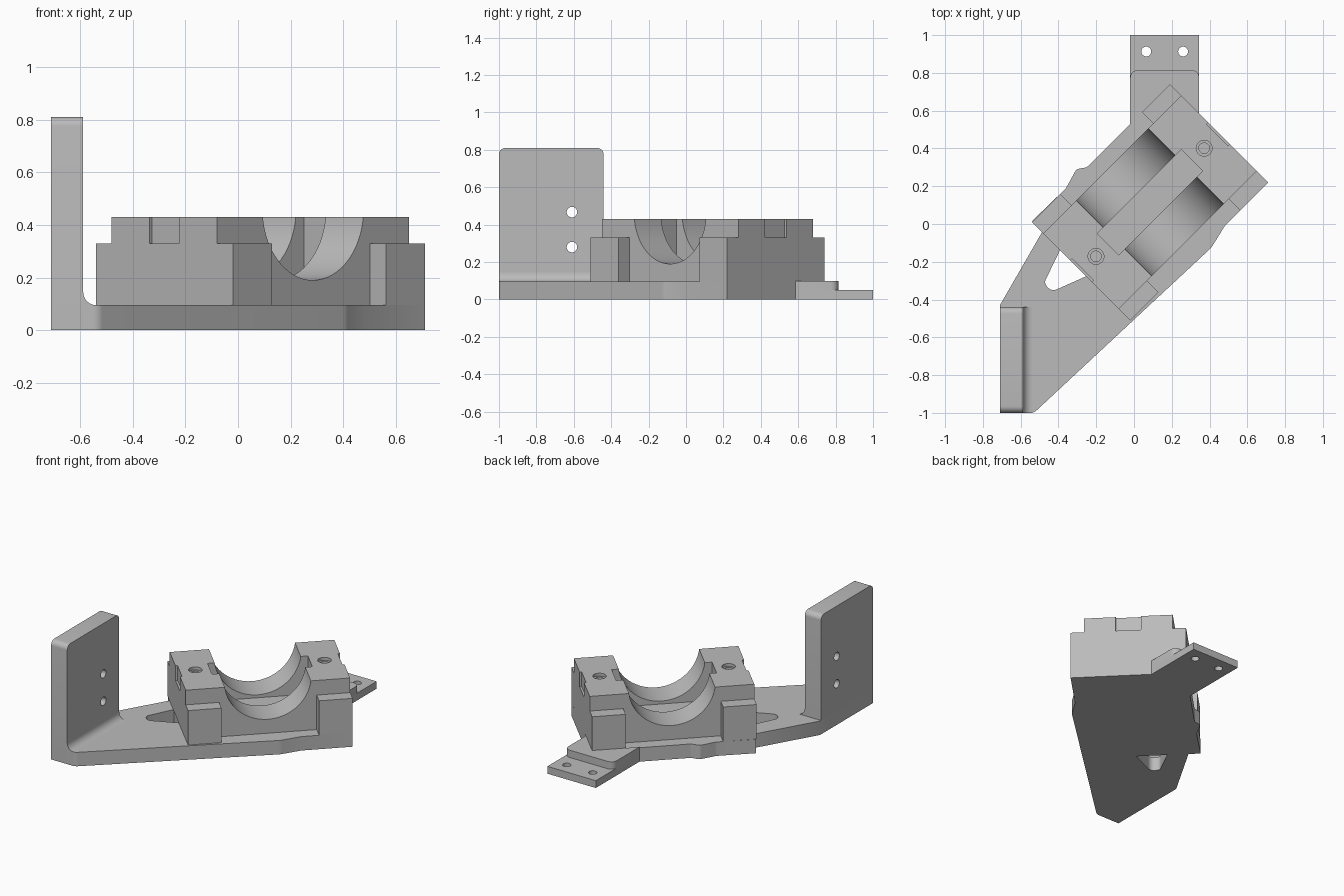
import bpy, bmesh, math
from mathutils import Vector, Matrix

cube = bpy.data.objects.get("Cube")
if cube:
    bpy.data.objects.remove(cube, do_unlink=True)

grey = bpy.data.materials.new("light grey")
grey.use_nodes = True
grey.diffuse_color = (0.5, 0.5, 0.5, 1)
grey.node_tree.nodes["Principled BSDF"].inputs["Base Color"].default_value = (0.5, 0.5, 0.5, 1)

# The bearing block is turned 45 degrees on the base
TURN = Matrix.Translation((0.085, 0.115, 0)) @ Matrix.Rotation(math.radians(45), 4, "Z")
# Profile plane to world: profile x -> y, profile y -> z, extrusion -> x
SIDEWAYS = Matrix(((0, 0, 1, 0), (1, 0, 0, 0), (0, 1, 0, 0), (0, 0, 0, 1)))
UPRIGHT = Matrix.Rotation(math.radians(90), 4, "X")


def rounded(points, steps=6):
    """Outline from (x, y) or (x, y, radius) corners."""
    out = []
    for i, p in enumerate(points):
        c = Vector(p[:2])
        if len(p) == 2:
            out.append(c)
            continue
        a = (Vector(points[i - 1][:2]) - c).normalized()
        b = (Vector(points[(i + 1) % len(points)][:2]) - c).normalized()
        half = a.angle(b) / 2
        centre = c + (a + b).normalized() * p[2] / math.sin(half)
        t = p[2] / math.tan(half)
        s, e = c + a * t - centre, c + b * t - centre
        sweep = s.angle_signed(e)
        for k in range(steps + 1):
            out.append(centre + Matrix.Rotation(-sweep * k / steps, 2) @ s)
    return out


def prism(name, points, low, high, matrix=Matrix()):
    bm = bmesh.new()
    face = bm.faces.new([bm.verts.new((p[0], p[1], low)) for p in rounded(points)])
    top = bmesh.ops.extrude_face_region(bm, geom=[face])["geom"]
    bmesh.ops.translate(bm, vec=(0, 0, high - low),
                        verts=[g for g in top if isinstance(g, bmesh.types.BMVert)])
    bm.transform(matrix)
    bmesh.ops.recalc_face_normals(bm, faces=bm.faces)
    mesh = bpy.data.meshes.new(name)
    bm.to_mesh(mesh)
    bm.free()
    mesh.materials.append(grey)
    ob = bpy.data.objects.new(name, mesh)
    bpy.context.collection.objects.link(ob)
    return ob


def box(name, x0, x1, y0, y1, z0, z1, matrix=Matrix()):
    return prism(name, [(x0, y0), (x1, y0), (x1, y1), (x0, y1)], z0, z1, matrix)


def disc(x, y, r, low, high, matrix=Matrix(), sides=32):
    ring = [(x + r * math.cos(math.tau * i / sides), y + r * math.sin(math.tau * i / sides))
            for i in range(sides)]
    return prism("cutter", ring, low, high, matrix)


def combine(ob, others, operation="DIFFERENCE"):
    bpy.context.view_layer.objects.active = ob
    for other in others:
        mod = ob.modifiers.new("cut", "BOOLEAN")
        mod.operation, mod.solver, mod.object = operation, "EXACT", other
        bpy.ops.object.modifier_apply(modifier=mod.name)
        bpy.data.objects.remove(other, do_unlink=True)


# Base plate with its triangular opening
base = prism("base_plate", [
    (-0.71, -1), (-0.53, -1, 0.05), (0.41, -0.125, 0.1), (0.482, -0.008), (0.71, 0.22),
    (0.19, 0.74), (-0.25, 0.3, 0.03), (-0.305, 0.29, 0.03), (-0.36, 0.19, 0.03), (-0.39, 0.16),
    (-0.54, 0.015), (-0.485, -0.04), (-0.71, -0.43)], 0, 0.095)
opening = prism("cutter", [(-0.39, -0.135), (-0.25, -0.275), (-0.44, -0.36, 0.04),
                           (-0.475, -0.31, 0.03)], -0.1, 0.2)
combine(base, [opening])

# Rear tab: thick step and thin drilled tongue
foot = [(0.345, 0.585), (0.19, 0.74), (-0.02, 0.53)]
tongue = prism("rear_tongue", foot + [(-0.02, 1), (0.345, 1)], 0, 0.05)
combine(tongue, [disc(x, 0.913, 0.026, -0.1, 0.2) for x in (0.065, 0.26)])
prism("rear_step", foot + [(-0.02, 0.815, 0.04), (0.345, 0.815, 0.04)], 0.05, 0.1)

# Upright mounting plate with counterbored holes
upright = prism("upright_plate", [(-1, 0), (-0.44, 0), (-0.44, 0.81, 0.035), (-1, 0.81, 0.035)],
                -0.71, -0.588, SIDEWAYS)
holes = []
for y in (-0.83, -0.61):
    for z in (0.28, 0.467, 0.655):
        holes.append(disc(y, z, 0.028, -0.8, -0.5, SIDEWAYS))
        holes.append(disc(y, z, 0.05, -0.64, -0.5, SIDEWAYS))
combine(upright, holes)

# Fillet where the upright meets the base
arc = [(-0.538 - 0.05 * math.sin(a), 0.145 - 0.05 * math.cos(a))
       for a in [math.pi / 2 * i / 8 for i in range(9)]]
fillet = prism("upright_fillet", [(-0.588, 0.095)] + arc, 0.44, 1, UPRIGHT)

# Bearing block with end notches
L, W, TOP = 0.516, 0.283, 0.43
block = box("bearing_block", -L, L, -W, W, 0.095, TOP, TURN)
cuts = [disc(0, 0.462, 0.272, -0.5, 0.5, TURN @ UPRIGHT, 64),
        box("cutter", -0.315, 0.315, -0.08, 0.08, 0.17, 0.6, TURN)]
for side in (-1, 1):
    end = sorted((side * (L - 0.013), side * (L + 0.1)))
    cuts.append(box("cutter", *end, -0.08, 0.08, 0.33, 0.6, TURN))
    cuts.append(disc(side * 0.405, 0, 0.028, 0.28, 0.6, TURN))
    cuts.append(disc(side * 0.405, 0, 0.042, 0.41, 0.6, TURN))
combine(block, cuts)

# Four corner pads on the block
for sx, end in ((-1, "left_end"), (1, "right_end")):
    for sy, face in ((-1, "front"), (1, "rear")):
        x = sorted((sx * 0.306, sx * L))
        y = sorted((sy * W, sy * 0.368))
        box("corner_pad_" + end + "_" + face, *x, *y, 0.095, 0.33, TURN)

# Smooth the round walls, keep the edges crisp
bpy.ops.object.select_all(action="DESELECT")
for ob in (base, tongue, upright, fillet, block, bpy.data.objects["rear_step"]):
    ob.select_set(True)
bpy.context.view_layer.objects.active = base
bpy.ops.object.shade_smooth_by_angle(angle=math.radians(30))
